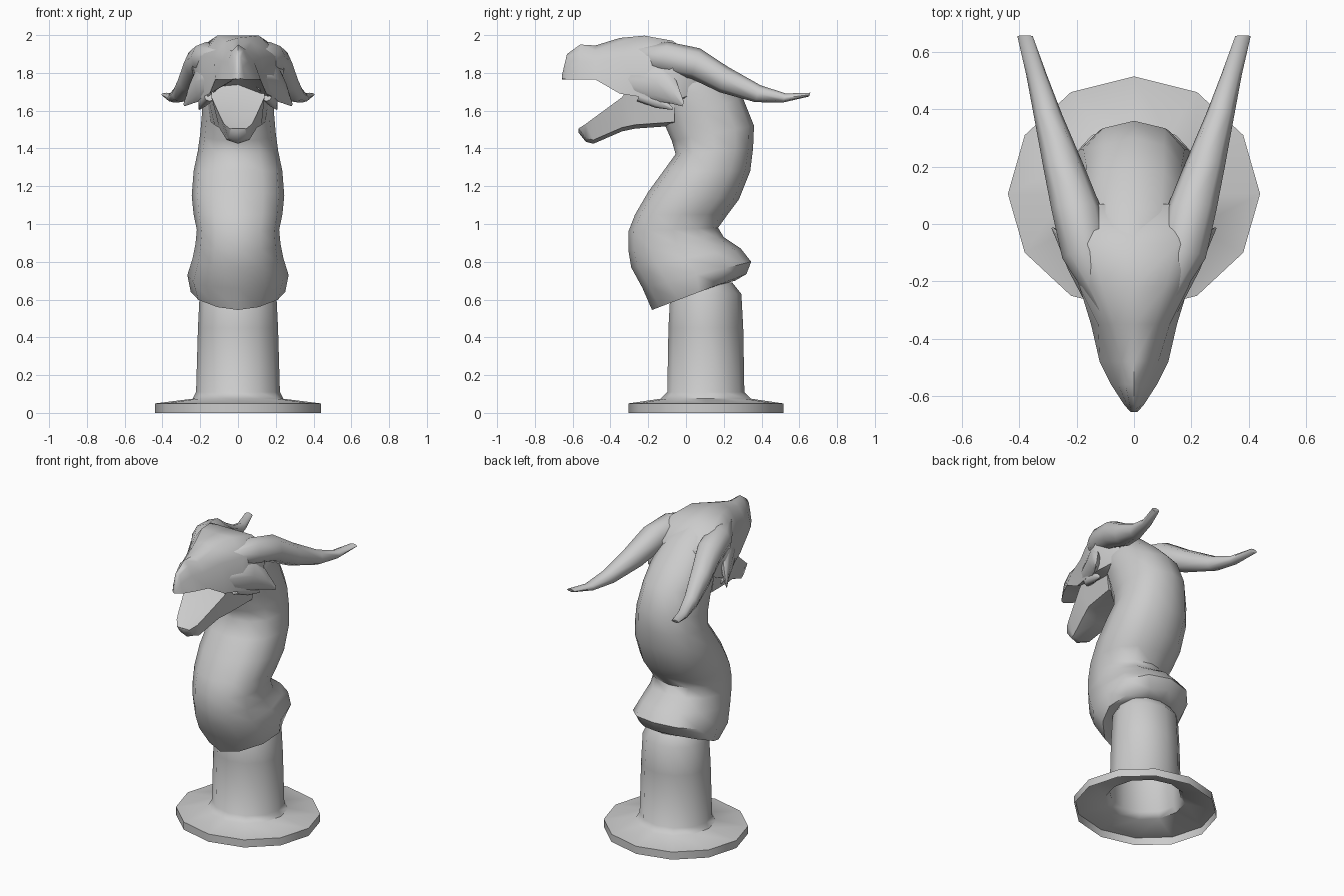
import bpy, bmesh, math
from mathutils import Vector

cube = bpy.data.objects.get("Cube")
if cube:
    bpy.data.objects.remove(cube, do_unlink=True)

grey = bpy.data.materials.new("stone grey")
grey.use_nodes = True
COLOUR = (0.6, 0.6, 0.6, 1)
grey.diffuse_color = COLOUR
grey.node_tree.nodes["Principled BSDF"].inputs["Base Color"].default_value = COLOUR


def loft(name, rings, cap_start=True, cap_end=True, angle=40):
    """Skin a row of equally sized rings into one smooth object."""
    bm = bmesh.new()
    rows = [[bm.verts.new(p) for p in ring] for ring in rings]
    for low, high in zip(rows, rows[1:]):
        for i in range(len(low)):
            j = (i + 1) % len(low)
            bm.faces.new((low[i], low[j], high[j], high[i]))
    if cap_start:
        bm.faces.new(rows[0][::-1])
    if cap_end:
        bm.faces.new(rows[-1])
    bmesh.ops.recalc_face_normals(bm, faces=bm.faces)
    mesh = bpy.data.meshes.new(name)
    bm.to_mesh(mesh)
    bm.free()
    mesh.materials.append(grey)
    obj = bpy.data.objects.new(name, mesh)
    bpy.context.collection.objects.link(obj)
    bpy.ops.object.select_all(action='DESELECT')
    obj.select_set(True)
    bpy.context.view_layer.objects.active = obj
    bpy.ops.object.shade_smooth_by_angle(angle=math.radians(angle))
    return obj


def oval(centre, side, up, sides=12, power=1.0):
    """Ring around a centre, spanned by two half axes; power < 1 squares it."""
    def bend(v):
        return math.copysign(abs(v) ** power, v)
    turns = [math.tau * i / sides for i in range(sides)]
    return [Vector(centre) + Vector(side) * bend(math.sin(t)) + Vector(up) * bend(math.cos(t))
            for t in turns]


def mirrored(y, half):
    """Closed section across x from a half outline running top to bottom."""
    right = [(x, y, z) for x, z in half]
    return right + [(-x, y, z) for x, z in half[-2:0:-1]]


# Round foot flowing into the post: height, half width, half depth
post_profile = [(0, .44, .41), (.05, .44, .41), (.075, .24, .24), (.11, .222, .204),
                (.45, .212, .198), (.63, .203, .188), (.69, .18, .14)]
loft("foot_and_post", [oval((0, .105, z), (rx, 0, 0), (0, ry, 0))
                       for z, rx, ry in post_profile], cap_start=False, angle=50)

# Curved neck with flared collar: front y z, back y z, half width
neck_sections = [
    (-.1, .6, .26, .7, .195), (-.18, .545, .32, .735, .25), (-.23, .66, .345, .80, .268),
    (-.29, .77, .29, .87, .24), (-.305, .86, .2, .93, .225), (-.305, .96, .17, .98, .218),
    (-.27, 1.05, .22, 1.05, .235), (-.2, 1.17, .28, 1.13, .245), (-.12, 1.28, .34, 1.28, .235),
    (-.055, 1.37, .355, 1.4, .213), (-.075, 1.44, .36, 1.52, .2), (-.11, 1.52, .3, 1.67, .19),
    (-.13, 1.62, .2, 1.77, .19), (-.16, 1.72, .06, 1.89, .17), (-.2, 1.8, -.08, 1.96, .1)]
neck_rings = []
for fy, fz, by, bz, width in neck_sections:
    front, back = Vector((0, fy, fz)), Vector((0, by, bz))
    neck_rings.append(oval((front + back) / 2, (width, 0, 0), (back - front) / 2,
                           power=1.2 if fz < .62 and by > 0 else .88))
loft("neck", neck_rings, angle=60)

# Skull and upper jaw, from snout tip to nape
skull_sections = {
    -.656: [(0, 1.79), (.006, 1.785), (.01, 1.78), (.012, 1.77), (0, 1.765)],
    -.63: [(0, 1.9), (.015, 1.88), (.025, 1.83), (.035, 1.765), (0, 1.77)],
    -.56: [(0, 1.95), (.03, 1.92), (.055, 1.86), (.08, 1.765), (0, 1.775)],
    -.48: [(0, 1.945), (.045, 1.92), (.085, 1.86), (.12, 1.765), (0, 1.78)],
    -.35: [(0, 1.985), (.07, 1.965), (.125, 1.88), (.15, 1.69), (0, 1.775)],
    -.22: [(0, 1.997), (.11, 1.997), (.19, 1.89), (.19, 1.67), (0, 1.7)],
    -.07: [(0, 1.97), (.15, 1.97), (.25, 1.87), (.22, 1.65), (0, 1.6)],
    .07: [(0, 1.83), (.12, 1.86), (.19, 1.82), (.15, 1.7), (0, 1.62)]}
loft("skull", [mirrored(y, half) for y, half in skull_sections.items()], angle=50)

# Open lower jaw: y, top, bottom, top half width, bottom half width
jaw_sections = [(-.57, 1.505, 1.485, .045, .035), (-.53, 1.53, 1.435, .075, .05),
                (-.49, 1.56, 1.425, .09, .06), (-.34, 1.67, 1.49, .14, .1),
                (-.27, 1.77, 1.505, .145, .125), (-.06, 1.77, 1.52, .18, .145)]
loft("lower_jaw", [mirrored(y, [(0, top - .01), (wide, top), (narrow, low + .02), (0, low)])
                   for y, top, low, wide, narrow in jaw_sections], angle=50)

# Paths below: centre x y z, half width, half height
horn_path = [(.1, -.32, 1.9, .02, .03), (.165, -.12, 1.885, .085, .08), (.2, .05, 1.85, .088, .08),
             (.245, .2, 1.765, .072, .068), (.3, .38, 1.69, .05, .045),
             (.34, .52, 1.667, .036, .024), (.38, .655, 1.685, .027, .01)]
# Cheek flare sweeping back to a point, with a small barb beneath it
cheek_path = [(.11, -.35, 1.77, .02, .06), (.185, -.16, 1.755, .045, .1),
              (.235, -.07, 1.7, .03, .06), (.283, -.015, 1.635, .005, .012)]
barb_path = [(.15, -.25, 1.68, .03, .03), (.185, -.15, 1.65, .025, .035),
             (.205, -.07, 1.61, .004, .006)]
for label, s in (("left", 1), ("right", -1)):
    for part, path in (("horn", horn_path), ("cheek_flare", cheek_path), ("cheek_barb", barb_path)):
        loft(label + "_" + part, [oval((s * x, y, z), (s * w, 0, 0), (0, h * .3, h), sides=8)
                                  for x, y, z, w, h in path], angle=60)
